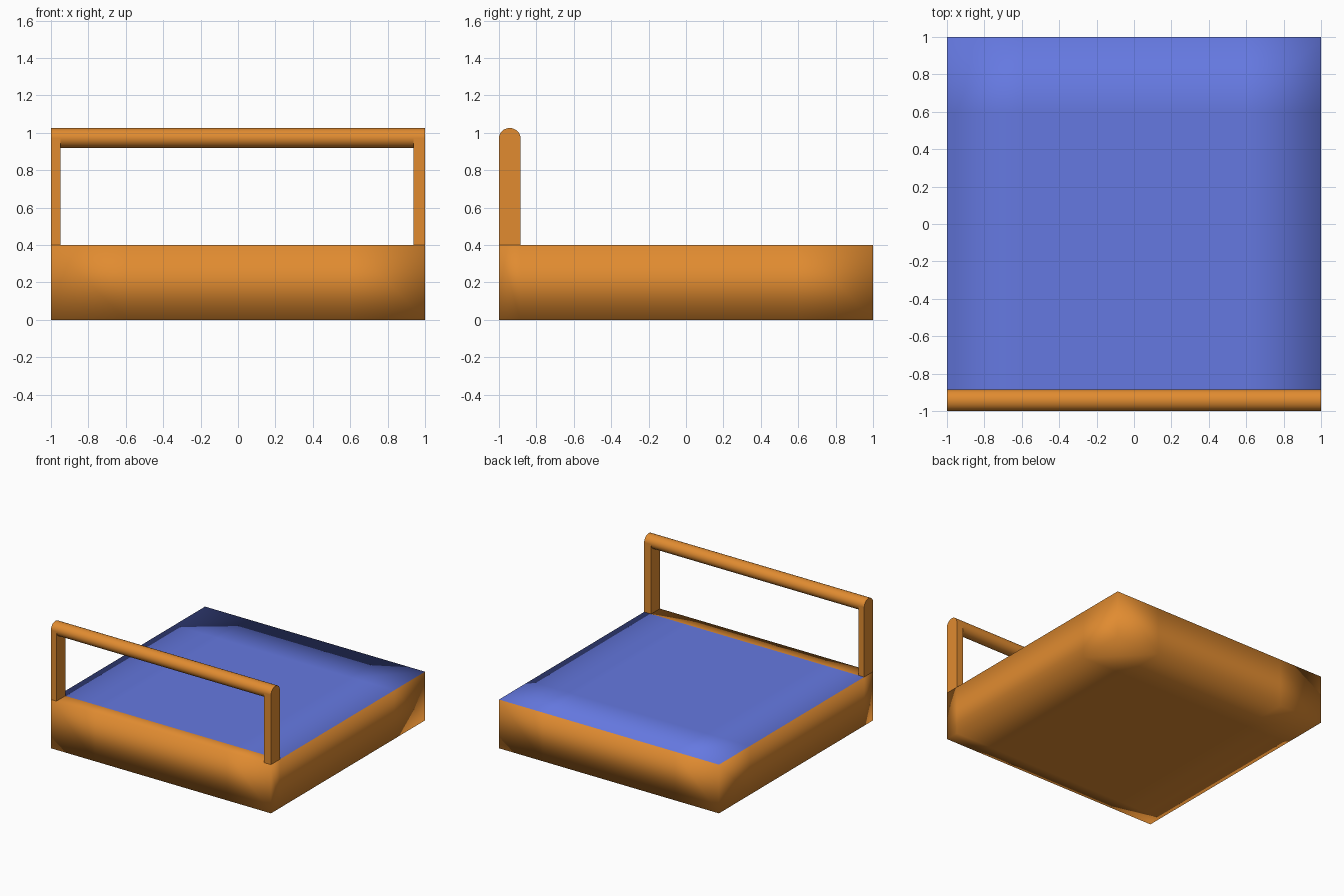
import bpy, bmesh, math
from mathutils import Matrix, Vector

if "Cube" in bpy.data.objects:
    bpy.data.objects.remove(bpy.data.objects["Cube"])


def material(name, color):
    mat = bpy.data.materials.new(name)
    mat.diffuse_color = (*color, 1.0)
    mat.use_nodes = True
    mat.node_tree.nodes["Principled BSDF"].inputs["Base Color"].default_value = mat.diffuse_color
    return mat


ORANGE = material("orange", (0.75, 0.26, 0.03))
BLUE = material("blue", (0.13, 0.19, 0.75))


def to_object(name, bm, *mats):
    bmesh.ops.recalc_face_normals(bm, faces=bm.faces)
    mesh = bpy.data.meshes.new(name)
    bm.to_mesh(mesh)
    bm.free()
    for mat in mats:
        mesh.materials.append(mat)
    obj = bpy.data.objects.new(name, mesh)
    bpy.context.collection.objects.link(obj)
    return obj


def box(lo, hi):
    bm = bmesh.new()
    lo, hi = Vector(lo), Vector(hi)
    m = Matrix.Translation((lo + hi) / 2) @ Matrix.Diagonal((*(hi - lo), 1.0))
    bmesh.ops.create_cube(bm, size=1.0, matrix=m)
    return bm


HANDLE_BACK = -0.885
BODY_TOP = 0.40

# Body: softly shaded slab with a blue top behind the front strip
bm = box((-1, -1, 0), (1, 1, BODY_TOP))
cuts = [((x, 0, 0), (1, 0, 0)) for x in (-0.6, 0.6)]
cuts += [((0, y, 0), (0, 1, 0)) for y in (HANDLE_BACK, -0.6, 0.6)]
for co, no in cuts:
    bmesh.ops.bisect_plane(bm, geom=bm.verts[:] + bm.edges[:] + bm.faces[:],
                           plane_co=co, plane_no=no)
bm.normal_update()
for f in bm.faces:
    f.smooth = True
    if f.normal.z > 0.9 and f.calc_center_median().y > HANDLE_BACK:
        f.material_index = 1
to_object("body", bm, ORANGE, BLUE)

# Handle bar: round rail across the front
bar_low, bar_high = 0.918, 1.025
bar_mid = (bar_low + bar_high) / 2
depth = HANDLE_BACK + 1
bm = bmesh.new()
m = (Matrix.Translation((0, -1 + depth / 2, bar_mid))
     @ Matrix.Diagonal((1, depth, bar_high - bar_low, 1))
     @ Matrix.Rotation(math.pi / 2, 4, 'Y'))
bmesh.ops.create_cone(bm, cap_ends=True, segments=32, radius1=0.5,
                      radius2=0.5, depth=2.0, matrix=m)
for f in bm.faces:
    f.smooth = len(f.verts) == 4
to_object("handle_bar", bm, ORANGE)

# Handle legs: flat uprights at both ends
for name, x0, x1 in (("left_leg", -1, -0.95), ("right_leg", 0.937, 1)):
    to_object(name, box((x0, -1, BODY_TOP), (x1, HANDLE_BACK, bar_mid)), ORANGE)
